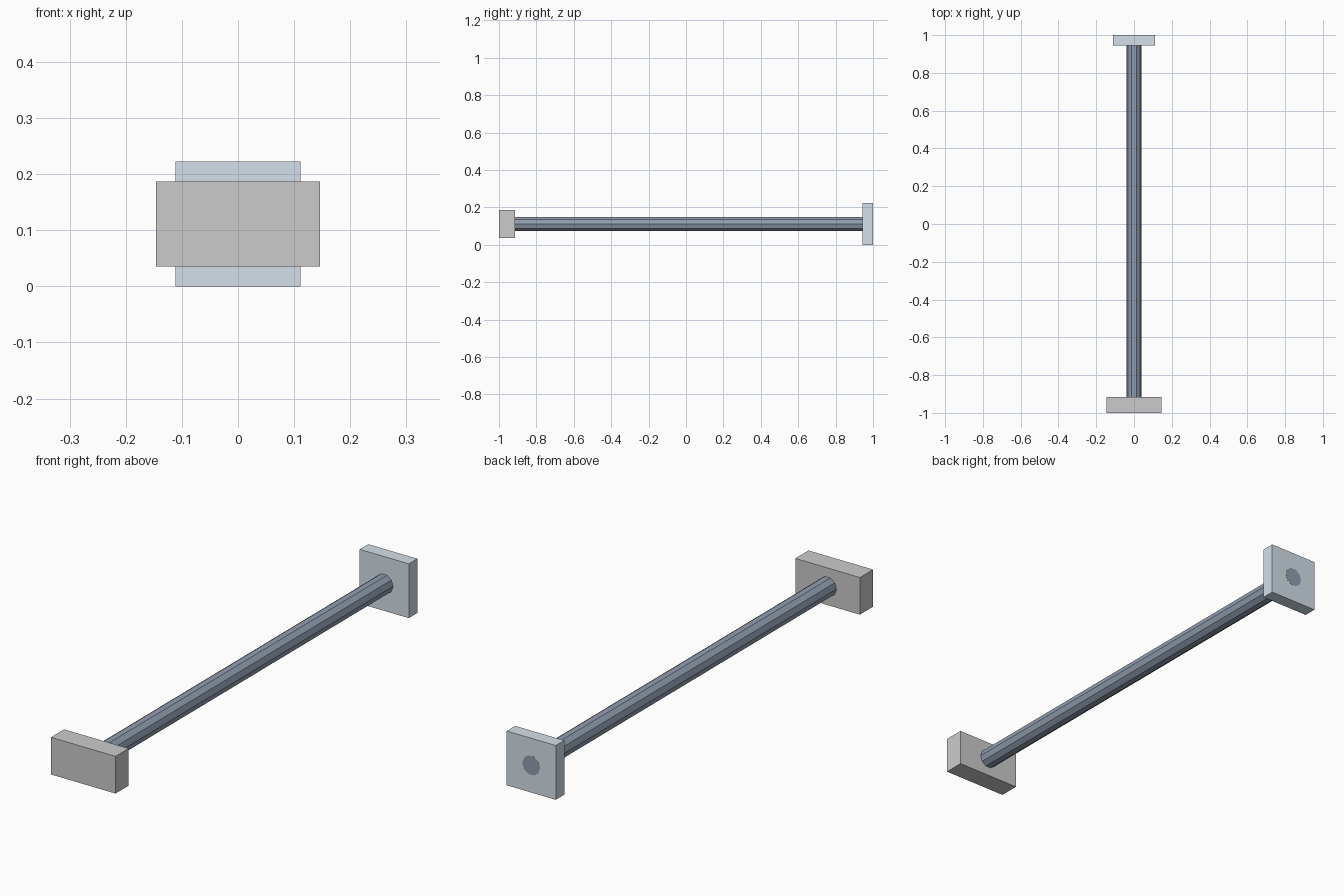
import bpy
from math import pi

if "Cube" in bpy.data.objects:
    bpy.data.objects.remove(bpy.data.objects["Cube"])

AXIS_Z = 0.111


def paint(obj, name, rgb):
    mat = bpy.data.materials.new(name)
    mat.diffuse_color = (*rgb, 1)
    mat.use_nodes = True
    mat.node_tree.nodes["Principled BSDF"].inputs["Base Color"].default_value = mat.diffuse_color
    obj.data.materials.append(mat)


def plate(name, width, height, y0, y1):
    bpy.ops.mesh.primitive_cube_add(size=1, location=(0, (y0 + y1) / 2, AXIS_Z))
    obj = bpy.context.object
    obj.name = name
    obj.scale = (width, y1 - y0, height)
    bpy.ops.object.transform_apply(location=False, rotation=False, scale=True)
    return obj


# Wide grey block at the front end
plate("front_block", 0.292, 0.152, -1.0, -0.915)

# Square plate at the back end
back = plate("back_plate", 0.222, 0.222, 0.945, 1.0)
paint(back, "light_steel", (0.66, 0.74, 0.82))

# Ten-sided rod, running through the back plate and ending inside the block
y0, y1 = -0.95, 1.0004
bpy.ops.mesh.primitive_cylinder_add(vertices=10, radius=0.04, depth=y1 - y0,
                                    location=(0, (y0 + y1) / 2, AXIS_Z),
                                    rotation=(pi / 2, pi / 2, 0))
rod = bpy.context.object
rod.name = "rod"
bpy.ops.object.transform_apply(location=False, rotation=True, scale=False)
paint(rod, "dark_steel", (0.28, 0.34, 0.43))
